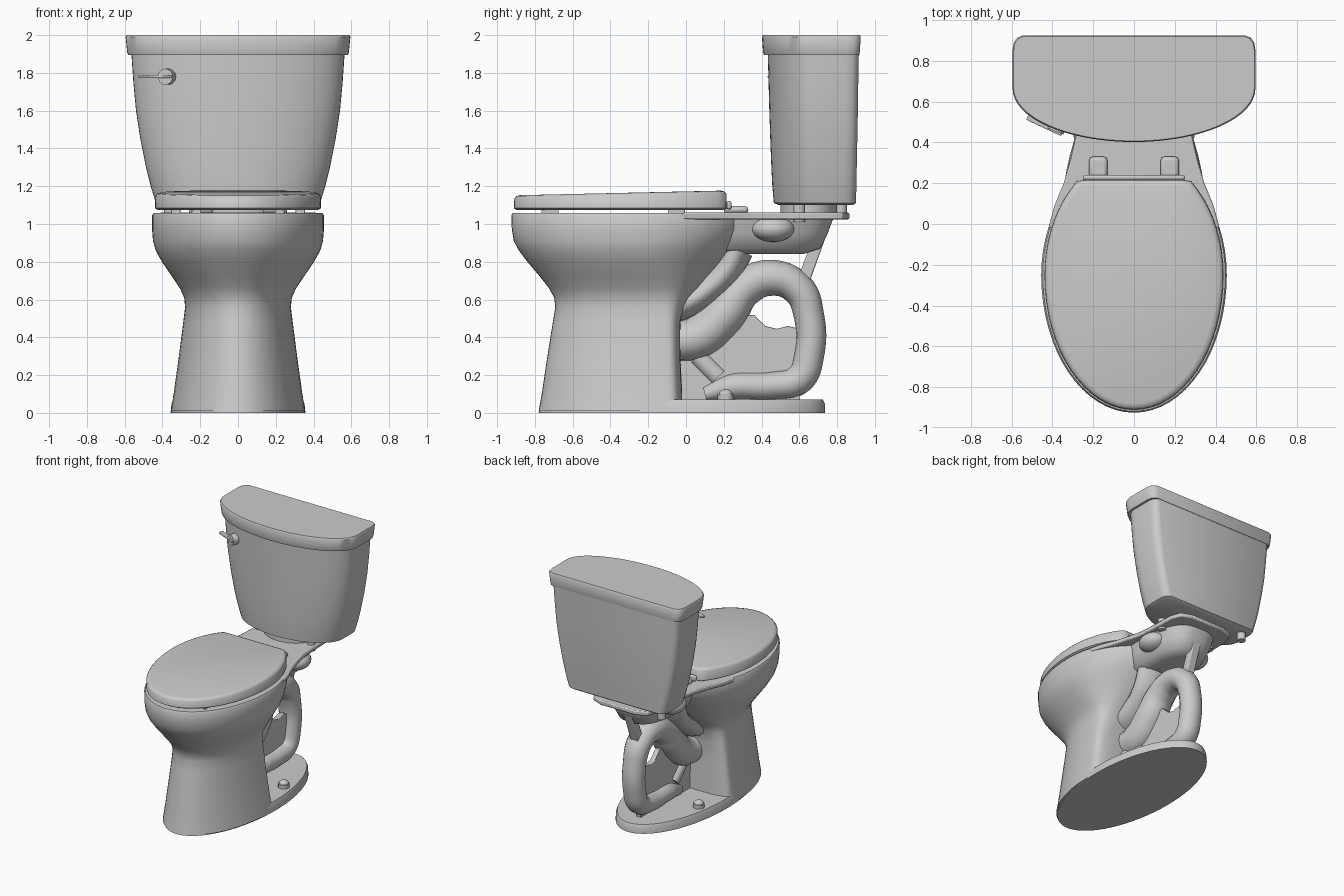
import bpy, bmesh, math
from math import sin, cos, pi
from mathutils import Vector

if "Cube" in bpy.data.objects:
    bpy.data.objects.remove(bpy.data.objects["Cube"])


def finish(ob, angle=40):
    bpy.ops.object.select_all(action='DESELECT')
    ob.select_set(True)
    bpy.context.view_layer.objects.active = ob
    bpy.ops.object.shade_smooth_by_angle(angle=math.radians(angle))
    return ob


def loft(name, rings, angle=40):
    """Skin a stack of equal-length closed rings and cap both ends."""
    bm = bmesh.new()
    vs = [[bm.verts.new(p) for p in r] for r in rings]
    n = len(rings[0])
    for a, b in zip(vs, vs[1:]):
        for i in range(n):
            j = (i + 1) % n
            bm.faces.new((a[i], a[j], b[j], b[i]))
    bm.faces.new(vs[0][::-1])
    bm.faces.new(vs[-1])
    bmesh.ops.recalc_face_normals(bm, faces=bm.faces)
    me = bpy.data.meshes.new(name)
    bm.to_mesh(me)
    bm.free()
    ob = bpy.data.objects.new(name, me)
    bpy.context.collection.objects.link(ob)
    return finish(ob, angle)


def egg(z, yf, yc, yb, hw, nb=2, n=64):
    """Egg outline: elliptical front, superelliptical back with exponent nb."""
    pts = []
    for i in range(n):
        t = 2 * pi * i / n
        s, c = sin(t), cos(t)
        e = 2 / nb if s > 0 else 1
        x = hw * math.copysign(abs(c) ** e, c)
        y = yc + (yb - yc) * s ** e if s > 0 else yc + (yc - yf) * s
        pts.append((x, y, z))
    return pts


def dee(z, w, yf, yb, depth=0.26, n=32):
    """Tank outline: bowed front, straight sides, rounded back corners."""
    arc = [(w * sin(t), yf + depth * (1 - cos(t)), z)
           for t in (pi * (i / n - 0.5) for i in range(n + 1))]
    back = [(w, yb - .07), (w - .006, yb - .035), (w - .022, yb - .012), (w - .05, yb)]
    return arc + [(x, y, z) for x, y in back] + [(-x, y, z) for x, y in back[::-1]]


def slab(name, half, z0, z1, axis='z', bev=.008):
    """Extruded mirrored outline (axis z) or side profile in y,z (axis x)."""
    if axis == 'z':
        out = half + [(-x, y) for x, y in half[::-1]]
        rings = [[(x, y, z) for x, y in out] for z in (z0, z1)]
    else:
        rings = [[(x, y, z) for y, z in half] for x in (z0, z1)]
    ob = loft(name, rings, 35)
    m = ob.modifiers.new('round', 'BEVEL')
    m.width, m.segments = bev, 2
    return ob


def tube(name, pts, xs=1):
    """Smooth pipe through (y, z, radius) points in the centre plane."""
    cu = bpy.data.curves.new(name, 'CURVE')
    cu.dimensions, cu.bevel_depth, cu.bevel_resolution = '3D', 1, 6
    cu.resolution_u, cu.use_fill_caps = 8, True
    sp = cu.splines.new('BEZIER')
    sp.bezier_points.add(len(pts) - 1)
    for bp, (y, z, r) in zip(sp.bezier_points, pts):
        bp.co, bp.radius = (0, y, z), r
        bp.handle_left_type = bp.handle_right_type = 'AUTO'
    ob = bpy.data.objects.new(name, cu)
    bpy.context.collection.objects.link(ob)
    bpy.ops.object.select_all(action='DESELECT')
    ob.select_set(True)
    bpy.context.view_layer.objects.active = ob
    bpy.ops.object.convert(target='MESH')
    ob = bpy.context.object
    ob.scale.x = xs
    return finish(ob, 50)


def rod(name, a, b, r, sides=20):
    a, b = Vector(a), Vector(b)
    bpy.ops.mesh.primitive_cylinder_add(vertices=sides, radius=r, depth=(b - a).length,
                                        location=(a + b) / 2)
    ob = bpy.context.object
    ob.name = name
    ob.rotation_euler = (b - a).to_track_quat('Z', 'Y').to_euler()
    return finish(ob)


def ball(name, loc, scale):
    bpy.ops.mesh.primitive_uv_sphere_add(segments=24, ring_count=12, location=loc)
    ob = bpy.context.object
    ob.name, ob.scale = name, scale
    return finish(ob, 60)


def box(name, loc, size, rz=0, bev=.01):
    bpy.ops.mesh.primitive_cube_add(size=1, location=loc, rotation=(0, 0, rz))
    ob = bpy.context.object
    ob.name, ob.scale = name, size
    bpy.ops.object.transform_apply(location=False, rotation=False, scale=True)
    m = ob.modifiers.new('round', 'BEVEL')
    m.width, m.segments = bev, 2
    return finish(ob)


# Floor flange
loft('base_plate', [egg(0, -.78, -.02, .735, .357), egg(.05, -.772, -.02, .735, .352),
                    egg(.07, -.765, -.02, .725, .343)])

# Pedestal flowing into bowl: z, front, centre, back, half width, back squareness
body = [(.01, -.78, -.12, -.02, .355, 4), (.1, -.764, -.12, -.02, .341, 4),
        (.3, -.734, -.13, -.03, .313, 4), (.48, -.705, -.14, -.03, .29, 4),
        (.56, -.692, -.16, -.01, .28, 3.4), (.61, -.698, -.18, .02, .285, 3),
        (.66, -.725, -.2, .07, .308, 2.6), (.72, -.772, -.22, .12, .348, 2.3),
        (.8, -.84, -.24, .2, .403, 2), (.86, -.885, -.25, .25, .436, 2),
        (.91, -.912, -.25, .29, .45, 2), (.97, -.922, -.25, .33, .455, 2),
        (1.045, -.925, -.25, .35, .455, 2), (1.058, -.918, -.25, .35, .447, 2)]
loft('bowl_and_pedestal', [egg(*s) for s in body])

# Deck between bowl and tank, with the hollow body below it
slab('deck', [(.42, -.02), (.39, .09), (.345, .2), (.31, .32), (.285, .43), (.275, .6),
              (.27, .75), (.24, .83), (.15, .865)], 1.025, 1.06)
loft('deck_underside', [egg(.84, .1, .3, .62, .13, 3), egg(.87, .06, .3, .71, .19, 3),
                        egg(.95, .05, .3, .75, .225, 3), egg(1.03, .05, .3, .78, .245, 3)], 60)

# Trapway pipe, outlet ridge and thin web
tube('trapway', [(-.06, .38, .11), (.06, .4, .115), (.2, .52, .115), (.31, .66, .1),
                 (.45, .715, .095), (.59, .66, .088), (.65, .52, .08), (.65, .3, .08),
                 (.6, .18, .08), (.46, .145, .075), (.25, .14, .07), (.1, .1, .04)], 1.1)
tube('bowl_outlet_ridge', [(-.14, .52, .07), (.0, .58, .08), (.12, .66, .08),
                           (.21, .75, .085), (.27, .87, .09)], 1.9)
slab('trapway_web', [(-.06, .05), (.6, .05), (.62, .44), (.54, .46), (.48, .445),
                     (.42, .46), (.36, .52), (.2, .5), (-.06, .4)], -.02, .02, 'x', .003)
rod('drain_brace', (0, .06, .3), (0, .17, .19), .05)
slab('back_brace', [(.58, .68), (.65, .68), (.775, 1.03), (.71, 1.03)], -.035, .035, 'x')

# Tank body, lid, and mounting hardware
tank = [(1.1, .41, .49, .885), (1.112, .435, .465, .9), (1.2, .462, .457, .902),
        (1.3, .487, .452, .904), (1.45, .517, .446, .907), (1.6, .54, .441, .91),
        (1.75, .554, .437, .912), (1.91, .565, .433, .915)]
loft('tank', [dee(z, w, f, b, .24) for z, w, f, b in tank])
loft('tank_lid', [dee(1.895, .582, .412, .918), dee(1.91, .587, .408, .92),
                  dee(1.99, .595, .402, .925), dee(2.0, .59, .407, .92)])
loft('tank_gasket', [egg(1.05, .5, .65, .8, .2), egg(1.11, .5, .65, .8, .2)])
rod('water_inlet', (-.36, .82, 1.04), (-.36, .82, 1.11), .032)

# Seat lid: egg clipped flat at the hinge, rising gently to the back
def lid_ring(z, d):
    return [(x, min(y, .22 - d), z + .022 * (min(y, .22) + .9) * (z > 1.1))
            for x, y, _ in egg(z, -.915 + d, -.25, .35 - d, .443 - d)]
loft('seat_lid', [lid_ring(1.073, .02), lid_ring(1.084, .003), lid_ring(1.135, .006),
                  lid_ring(1.147, .016), lid_ring(1.152, .035)], 50)
box('hinge_bar', (0, .228, 1.1), (.5, .025, .045))

# Flush lever on the front left of the tank
rod('lever_knob', (-.355, .53, 1.78), (-.385, .455, 1.78), .042)
box('lever_handle', (-.435, .487, 1.78), (.19, .035, .014), math.radians(-25), .004)

# Paired small parts
for s, side in ((-1, 'left'), (1, 'right')):
    box(f'hinge_{side}', (s * .175, .265, 1.075), (.09, .13, .04), 0, .018)
    ball(f'deck_boss_{side}', (s * .2, .46, .975), (.1, .115, .07))
    rod(f'floor_bolt_{side}', (s * .26, .21, .06), (s * .26, .21, .1), .042, 12)
    ball(f'floor_bolt_cap_{side}', (s * .26, .21, .1), (.036, .036, .025))
    rod(f'tank_bolt_{side}', (s * .23, .6, 1.01), (s * .23, .6, 1.11), .03)
    for y, x, e in ((-.72, .22, 'front'), (-.05, .33, 'rear')):
        box(f'seat_bumper_{e}_{side}', (s * x, y, 1.066), (.05, .09, .024), 0, .004)
